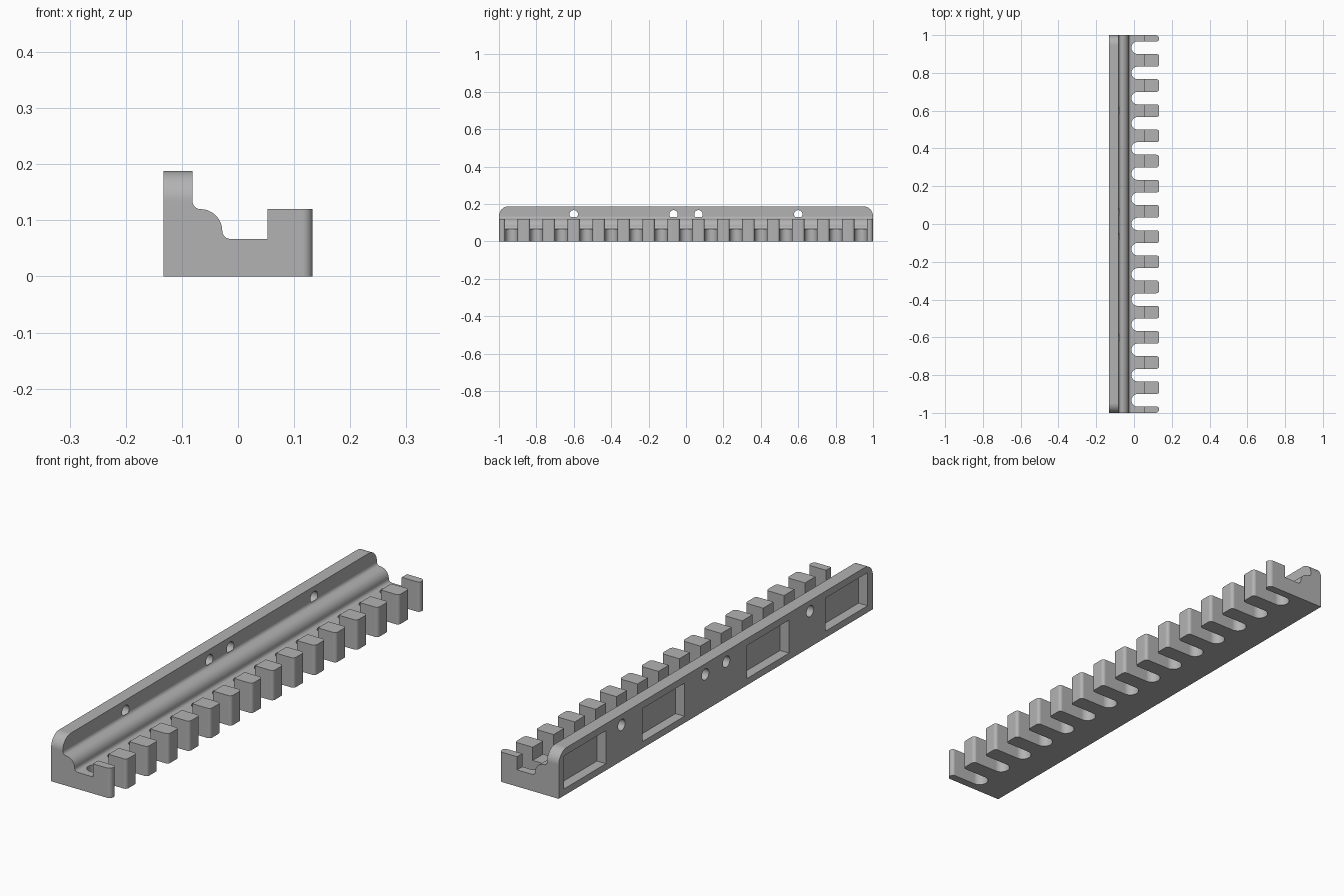
import bpy, bmesh
from math import sin, cos, pi, radians
from mathutils import Vector

cube = bpy.data.objects.get("Cube")
if cube:
    bpy.data.objects.remove(cube)

grey = bpy.data.materials.new("plain grey")
grey.use_nodes = True
grey.diffuse_color = (0.45, 0.45, 0.45, 1)
grey.node_tree.nodes["Principled BSDF"].inputs["Base Color"].default_value = (0.45, 0.45, 0.45, 1)

BACK, FRONT = -0.133, 0.133      # long faces
WALL, TOP = -0.081, 0.188        # wall front face and height
LEDGE, FLOOR = 0.12, 0.067       # tooth height and channel floor
PITCH = 2 / 15


def arc(cx, cy, r, start, end, steps=10):
    angles = [radians(start + (end - start) * i / steps) for i in range(steps + 1)]
    return [(cx + r * cos(a), cy + r * sin(a)) for a in angles]


def prism(bm, points, offset):
    """Extrude a closed outline of 3D points by an offset."""
    face = bm.faces.new([bm.verts.new(p) for p in points])
    made = bmesh.ops.extrude_face_region(bm, geom=[face])["geom"]
    bmesh.ops.translate(bm, vec=Vector(offset),
                        verts=[v for v in made if isinstance(v, bmesh.types.BMVert)])


def finish(bm, name):
    bmesh.ops.recalc_face_normals(bm, faces=bm.faces)
    mesh = bpy.data.meshes.new(name)
    bm.to_mesh(mesh)
    bm.free()
    obj = bpy.data.objects.new(name, mesh)
    bpy.context.collection.objects.link(obj)
    mesh.materials.append(grey)
    return obj


# Rail body: stepped section with coved wall and channel
section = [(BACK, 0), (FRONT, 0), (FRONT, LEDGE), (0.053, LEDGE), (0.053, FLOOR)]
section += arc(-0.014, FLOOR + 0.014, 0.014, 270, 180, 6)
section += arc(-0.067, FLOOR + 0.014, LEDGE - FLOOR - 0.014, 0, 90)
section += arc(-0.067, LEDGE + 0.014, 0.014, 270, 180, 6)
section += [(WALL, TOP), (BACK, TOP)]
bm = bmesh.new()
prism(bm, [(x, -1, z) for x, z in section], (0, 2, 0))


def round_edges(test, radius):
    edges = [e for e in bm.edges
             if all(abs(abs(v.co.y) - 1) < 1e-4 and test(v.co) for v in e.verts)
             and abs(e.verts[0].co.y - e.verts[1].co.y) < 1e-4]
    bmesh.ops.bevel(bm, geom=edges, offset=radius, segments=10, profile=0.5,
                    affect='EDGES', clamp_overlap=False)


round_edges(lambda c: c.z > TOP - 1e-4, 0.052)
round_edges(lambda c: c.x > FRONT - 1e-4, 0.018)
rail = finish(bm, "slotted_rail")

# Cutters: round-ended slots, wall holes and back pockets
bm = bmesh.new()
half, lip = PITCH / 4, 0.013
for i in range(-7, 8):
    y = i * PITCH
    side = arc(FRONT - lip, half + lip, lip, 270, 360, 6) + [(FRONT + 0.1, half + lip)]
    outline = arc(0.02, 0, half, 270, 90, 20) + side
    outline += [(x, -dy) for x, dy in reversed(side)]
    prism(bm, [(x, y + dy, -0.1) for x, dy in outline], (0, 0, 0.4))
for y in (-0.6, -PITCH / 2, PITCH / 2, 0.6):
    ring = arc(y, 0.145, 0.0225, 0, 360, 32)[:-1]
    prism(bm, [(-0.2, a, z) for a, z in ring], (WALL + 0.2005, 0, 0))
for y in (-0.833, -0.333, 0.333, 0.833):
    corners = [(-1, 0.027), (1, 0.027), (1, 0.16), (-1, 0.16)]
    prism(bm, [(-0.2, y + s * PITCH, z) for s, z in corners], (0.107, 0, 0))
cutter = finish(bm, "slot_and_pocket_cutter")
cutter.hide_render = True

bpy.ops.object.select_all(action='DESELECT')
bpy.context.view_layer.objects.active = rail
rail.select_set(True)
cut = rail.modifiers.new("cut", 'BOOLEAN')
cut.operation, cut.solver, cut.object = 'DIFFERENCE', 'EXACT', cutter
bpy.ops.object.modifier_apply(modifier=cut.name)
bpy.data.objects.remove(cutter)

# Smooth curves, crisp flats
bpy.ops.object.shade_smooth_by_angle(angle=radians(30))
normals = rail.modifiers.new("flat_face_normals", 'WEIGHTED_NORMAL')
normals.keep_sharp = True
